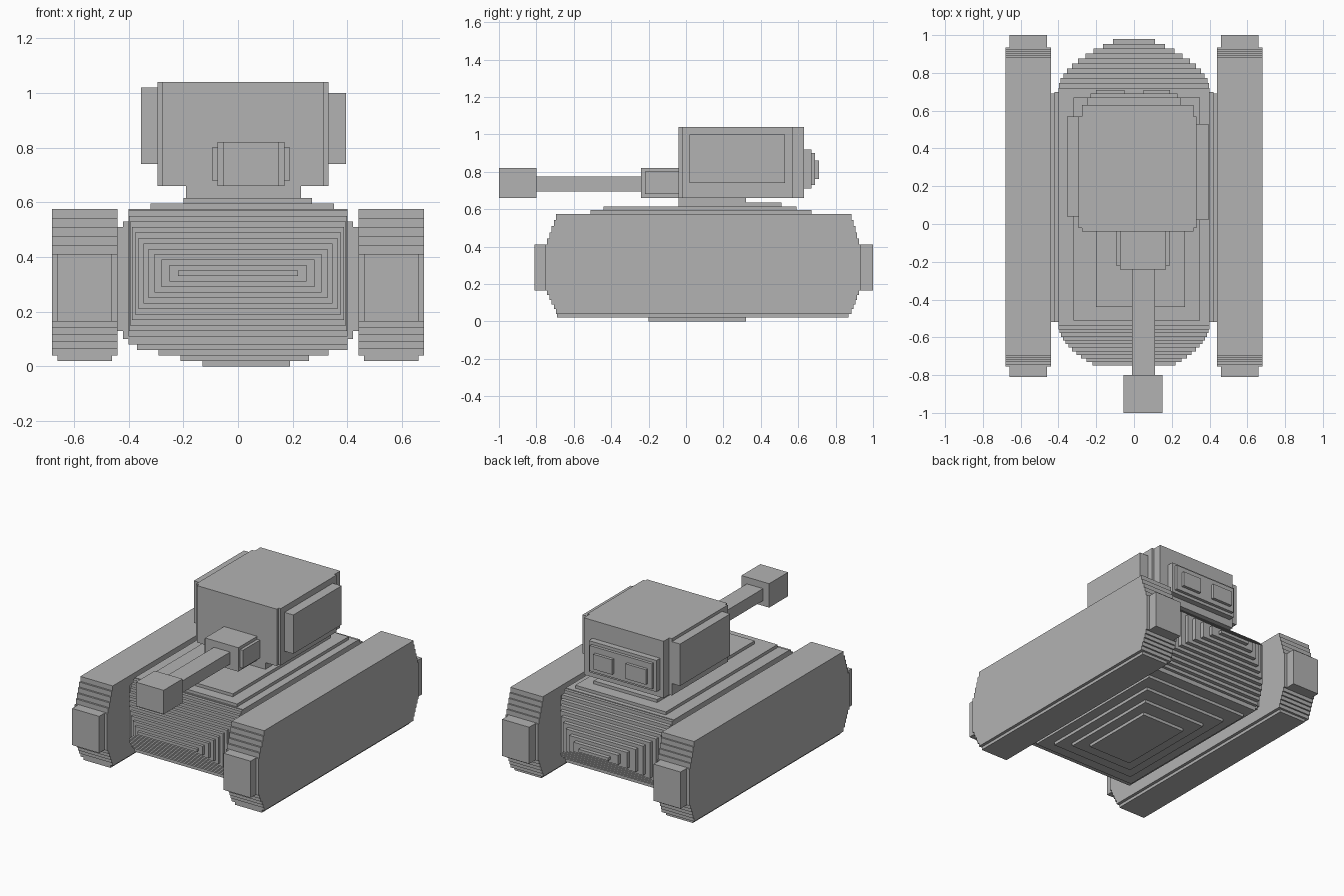
import bpy, bmesh

cube = bpy.data.objects.get("Cube")
if cube:
    bpy.data.objects.remove(cube, do_unlink=True)

grey = bpy.data.materials.new("plain_grey")
grey.use_nodes = True
colour = (0.45, 0.45, 0.45, 1)
grey.diffuse_color = colour
for node in grey.node_tree.nodes:
    if node.type == "BSDF_PRINCIPLED":
        node.inputs["Base Color"].default_value = colour


def blocks(name, boxes):
    """Join boxes (left, right, front, back, bottom, top) into one blocky shell."""
    boxes = [[round(value, 3) for value in box] for box in boxes]
    lows, highs = slice(0, None, 2), slice(1, None, 2)
    cuts = [sorted(set(low) | set(high)) for low, high in
            zip(zip(*[box[lows] for box in boxes] * 1), [()] * 3)]
    for axis in range(3):
        cuts[axis] = sorted(set(cuts[axis]) | {box[highs][axis] for box in boxes})
    filled = set()
    for box in boxes:
        spans = [range(cut.index(low), cut.index(high))
                 for cut, low, high in zip(cuts, box[lows], box[highs])]
        filled.update((i, j, k) for i in spans[0] for j in spans[1] for k in spans[2])

    bm = bmesh.new()
    verts = {}

    def corner(key):
        if key not in verts:
            verts[key] = bm.verts.new([cut[index] for cut, index in zip(cuts, key)])
        return verts[key]

    # Make a face only where a filled cell meets an empty one
    for cell in sorted(filled):
        for axis in range(3):
            across, along = (axis + 1) % 3, (axis + 2) % 3
            for side in (0, 1):
                neighbour = list(cell)
                neighbour[axis] += 1 if side else -1
                if tuple(neighbour) in filled:
                    continue
                ring = []
                for step_a, step_b in ((0, 0), (1, 0), (1, 1), (0, 1)):
                    key = list(cell)
                    key[axis] += side
                    key[across] += step_a
                    key[along] += step_b
                    ring.append(corner(tuple(key)))
                bm.faces.new(ring if side else reversed(ring))
    bmesh.ops.dissolve_limit(bm, angle_limit=0.01, verts=bm.verts[:], edges=bm.edges[:])
    mesh = bpy.data.meshes.new(name)
    bm.to_mesh(mesh)
    bm.free()
    mesh.materials.append(grey)
    bpy.context.collection.objects.link(bpy.data.objects.new(name, mesh))


def tapered_end(tip, base, tip_width, steps):
    """Terraced hull end that widens quickly and thickens evenly from its tip."""
    boxes = []
    for step in range(steps):
        t = step / (steps - 1)
        reach = tip + (base - tip) * t
        width = 0.4 - (0.4 - tip_width) * (1 - t) ** 2
        height = 0.01 + 0.22 * t
        boxes.append((-width, width, min(reach, 0), max(reach, 0),
                      0.34 - height, 0.34 + height))
    return boxes


# Hull: rounded middle body
hull = [
    (-0.44, 0.44, -0.52, 0.69, 0.13, 0.51),
    (-0.42, 0.42, -0.52, 0.7, 0.1, 0.53),
    (-0.4, 0.4, -0.52, 0.7, 0.08, 0.575),
]
# Hull: terraced nose, tail and belly
hull += tapered_end(tip=-0.75, base=-0.54, tip_width=0.22, steps=12)
hull += tapered_end(tip=0.98, base=0.72, tip_width=0.11, steps=11)
for step in range(4):
    hull.append((-0.37 + 0.08 * step, 0.4 - 0.07 * step,
                 -0.47 + 0.09 * step, 0.62 - 0.1 * step,
                 0.06 - 0.02 * step, 0.1))
# Hull: stacked deck plates
hull += [
    (-0.32, 0.35, -0.51, 0.67, 0.5, 0.595),
    (-0.2, 0.27, -0.44, 0.59, 0.5, 0.615),
    (-0.19, 0.23, -0.04, 0.51, 0.5, 0.635),
]
blocks("hull", hull)

# Tracks: nested slabs with stepped ends, a narrow end block and a sole
inner, outer, rim = 0.44, 0.68, 0.02
track = [(inner, outer, -0.695 - 0.012 * step, 0.885 + 0.01 * step,
          0.04 + 0.025 * step, 0.575 - 0.033 * step) for step in range(6)]
track += [
    (inner + rim, outer - rim, -0.81, 1, 0.165, 0.41),
    (inner + rim, outer - rim, -0.69, 0.87, 0.02, 0.1),
]
blocks("left_track", track)
blocks("right_track", [(-right, -left, *rest) for left, right, *rest in track])

# Turret: neck, chamfered body and cheek panels
bottom, top = 0.66, 1.04
turret = [
    (-0.19, 0.23, -0.04, 0.32, 0.635, bottom),
    (-0.295, 0.33, -0.02, 0.57, bottom, top),
    (-0.275, 0.315, -0.04, 0.63, bottom, top),
    (0.3, 0.395, 0.02, 0.53, 0.74, 1),
    (-0.355, -0.2, 0.04, 0.57, 0.74, 1.02),
]
# Turret: rear panel with two raised boxes
turret += [
    (-0.25, 0.25, 0.6, 0.67, 0.71, 0.92),
    (-0.23, 0.23, 0.6, 0.69, 0.73, 0.9),
    (-0.2, -0.05, 0.6, 0.71, 0.76, 0.86),
    (0.05, 0.19, 0.6, 0.71, 0.76, 0.86),
]
blocks("turret", turret)

# Gun: mantlet with trimmed corners, barrel and muzzle block
blocks("gun", [
    (-0.095, 0.19, -0.22, -0.04, 0.68, 0.8),
    (-0.075, 0.17, -0.24, -0.04, 0.66, 0.82),
    (-0.01, 0.11, -0.8, -0.24, 0.695, 0.775),
    (-0.055, 0.15, -1, -0.8, 0.66, 0.82),
])
